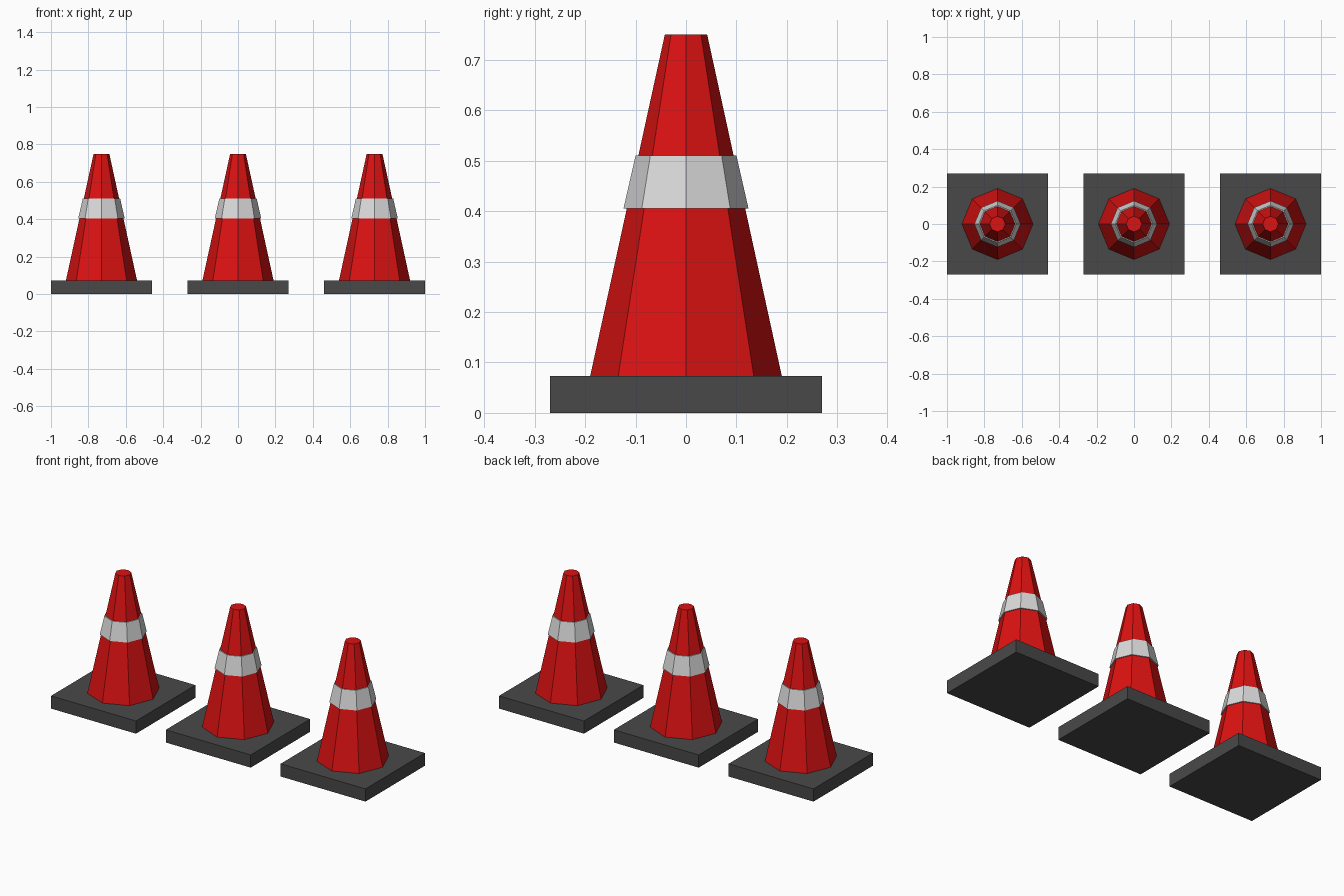
import bpy
import bmesh
import math
from mathutils import Matrix

if "Cube" in bpy.data.objects:
    bpy.data.objects.remove(bpy.data.objects["Cube"])


def material(name, rgb):
    m = bpy.data.materials.new(name)
    m.diffuse_color = (*rgb, 1.0)
    m.use_nodes = True
    m.node_tree.nodes["Principled BSDF"].inputs["Base Color"].default_value = m.diffuse_color
    return m


RED = material("cone red", (0.72, 0.006, 0.006))
WHITE = material("band white", (0.70, 0.70, 0.70))
DARK = material("base dark grey", (0.066, 0.066, 0.066))


def finish(bm, name, mat, x):
    bmesh.ops.recalc_face_normals(bm, faces=bm.faces)
    mesh = bpy.data.meshes.new(name)
    bm.to_mesh(mesh)
    bm.free()
    mesh.materials.append(mat)
    obj = bpy.data.objects.new(name, mesh)
    obj.location.x = x
    bpy.context.collection.objects.link(obj)


def tapered_octagon(name, mat, x, z0, z1, r0, r1):
    # Eight-sided truncated cone with corners on the x and y axes
    bm = bmesh.new()
    rings = []
    for z, r in ((z0, r0), (z1, r1)):
        rings.append([bm.verts.new((r * math.cos(i * math.pi / 4),
                                    r * math.sin(i * math.pi / 4), z))
                      for i in range(8)])
    low, high = rings
    for i in range(8):
        j = (i + 1) % 8
        bm.faces.new((low[i], low[j], high[j], high[i]))
    bm.faces.new(low[::-1])
    bm.faces.new(high)
    finish(bm, name, mat, x)


def slab(name, mat, x, side, height):
    bm = bmesh.new()
    bmesh.ops.create_cube(bm, size=1.0, matrix=Matrix.Translation((0, 0, height / 2))
                          @ Matrix.Diagonal((side, side, height, 1)))
    finish(bm, name, mat, x)


# Three identical traffic cones in a row
for label, x in (("left", -0.73), ("middle", 0.0), ("right", 0.73)):
    slab(label + "_base", DARK, x, 0.54, 0.073)
    tapered_octagon(label + "_cone", RED, x, 0.073, 0.75, 0.19, 0.042)
    tapered_octagon(label + "_reflective_band", WHITE, x, 0.405, 0.51, 0.124, 0.10)
